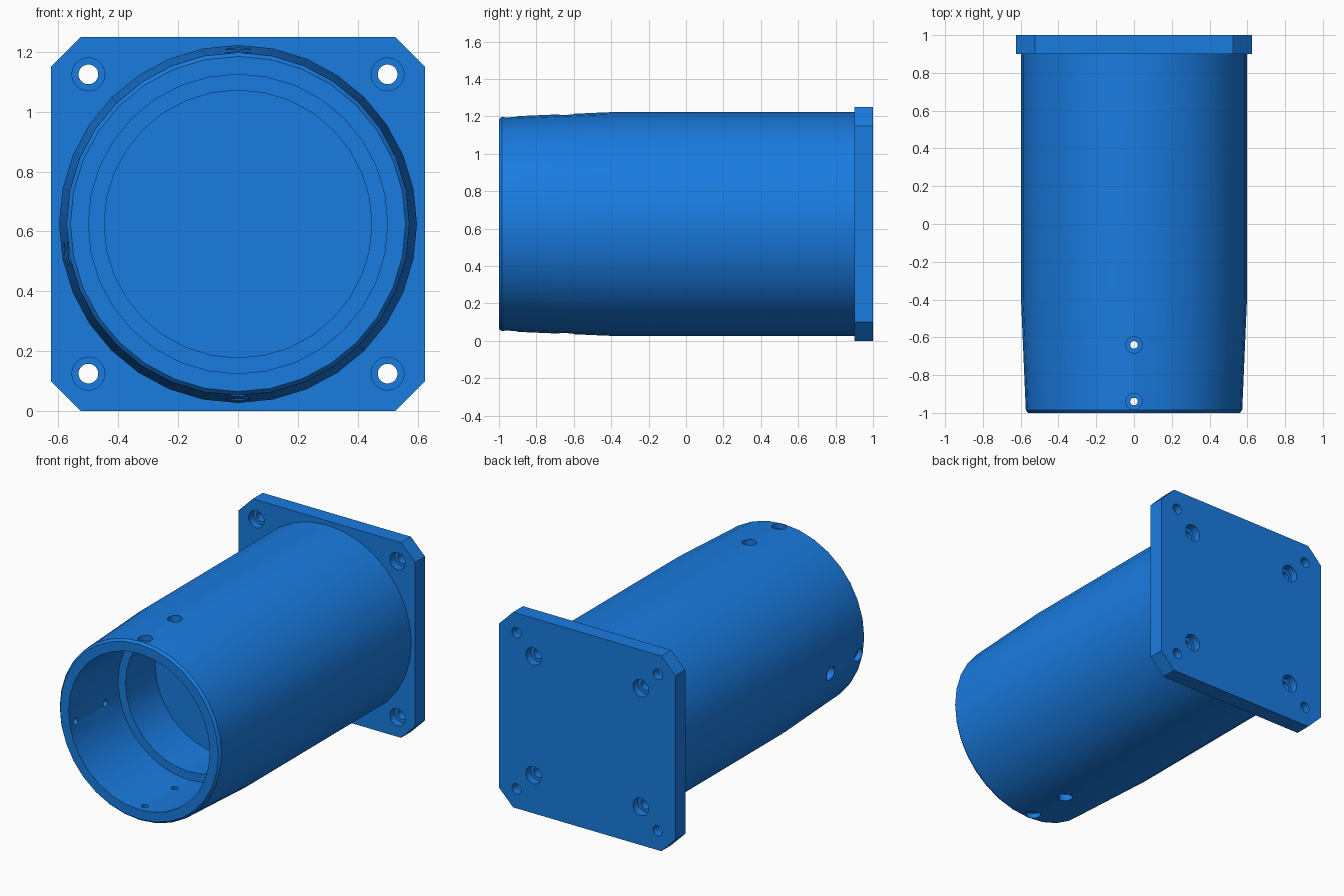
import bpy, bmesh, math
from mathutils import Matrix, Vector

if "Cube" in bpy.data.objects:
    bpy.data.objects.remove(bpy.data.objects["Cube"])

CZ = 0.625  # height of the tube axis
blue = bpy.data.materials.new("blue")
blue.diffuse_color = (0.01, 0.2, 0.75, 1)
blue.use_nodes = True
blue.node_tree.nodes["Principled BSDF"].inputs["Base Color"].default_value = blue.diffuse_color


def make(name, bm):
    bmesh.ops.recalc_face_normals(bm, faces=bm.faces)
    me = bpy.data.meshes.new(name)
    bm.to_mesh(me)
    bm.free()
    ob = bpy.data.objects.new(name, me)
    bpy.context.collection.objects.link(ob)
    me.materials.append(blue)
    return ob


def lathe(bm, profile, matrix, n):
    """Closed solid of revolution about local z from (radius, height) pairs."""
    rings = [[bm.verts.new(matrix @ Vector((r * math.cos(2 * math.pi * i / n),
                                            r * math.sin(2 * math.pi * i / n), h)))
              for i in range(n)] for r, h in profile]
    for a, b in zip(rings, rings[1:]):
        for i in range(n):
            j = (i + 1) % n
            bm.faces.new((a[i], a[j], b[j], b[i]))
    bm.faces.new(rings[0])
    bm.faces.new(rings[-1])


def axis(x, y, z, direction):
    return Matrix.Translation((x, y, z)) @ Vector(direction).to_track_quat('Z', 'Y').to_matrix().to_4x4()


# Square flange with chamfered corners
bm = bmesh.new()
w, c = 0.625, 0.525
outline = [(w, -c), (w, c), (c, w), (-c, w), (-w, c), (-w, -c), (-c, -w), (c, -w)]
face = bm.faces.new([bm.verts.new((x, 0.9, z + CZ)) for x, z in outline])
ext = bmesh.ops.extrude_face_region(bm, geom=[face])
bmesh.ops.translate(bm, vec=(0, 0.1, 0), verts=[v for v in ext["geom"] if isinstance(v, bmesh.types.BMVert)])
body = make("flanged_tube", bm)

# Tapered tube: wall and stepped blind bore in one profile
bm = bmesh.new()
lathe(bm, [(0.598, 0.95), (0.598, -0.4), (0.573, -0.985), (0.56, -1.0), (0.5, -1.0),
           (0.5, -0.5), (0.447, -0.5), (0.447, -0.2)],
      Matrix.Translation((0, 0, CZ)) @ Matrix.Rotation(-math.pi / 2, 4, 'X'), 32)
tube = make("tube", bm)

# Hole cutters
bm = bmesh.new()
for sx in (-1, 1):
    for sz in (-1, 1):
        # corner holes, counterbored on the tube side
        lathe(bm, [(0.055, -0.1), (0.055, 0.05), (0.033, 0.05), (0.033, 0.2)],
              axis(sx * 0.5, 0.9, CZ + sz * 0.5, (0, 1, 0)), 24)
        # blind screw holes, counterbored on the back
        lathe(bm, [(0.055, -0.1), (0.055, 0.05), (0.033, 0.05), (0.033, 0.3)],
              axis(sx * 0.38, 1.0, CZ + sz * 0.38, (0, -1, 0)), 24)
# Radial holes near the mouth
for deg in (90, 190, 270):
    d = Vector((math.cos(math.radians(deg)), 0, math.sin(math.radians(deg))))
    for y in (-0.64, -0.94):
        lathe(bm, [(0.043, 0.2), (0.043, -0.04), (0.02, -0.04), (0.02, -0.16)],
              axis(d.x * 0.58, y, CZ + d.z * 0.58, d), 24)
holes = make("hole_cutter", bm)

for cutter, op in ((tube, 'UNION'), (holes, 'DIFFERENCE')):
    mod = body.modifiers.new(op.lower(), 'BOOLEAN')
    mod.object, mod.operation, mod.solver = cutter, op, 'EXACT'
bpy.context.view_layer.objects.active = body
body.select_set(True)
for mod in list(body.modifiers):
    bpy.ops.object.modifier_apply(modifier=mod.name)
for ob in (tube, holes):
    bpy.data.objects.remove(ob)
bpy.ops.object.shade_smooth_by_angle(angle=math.radians(30))
